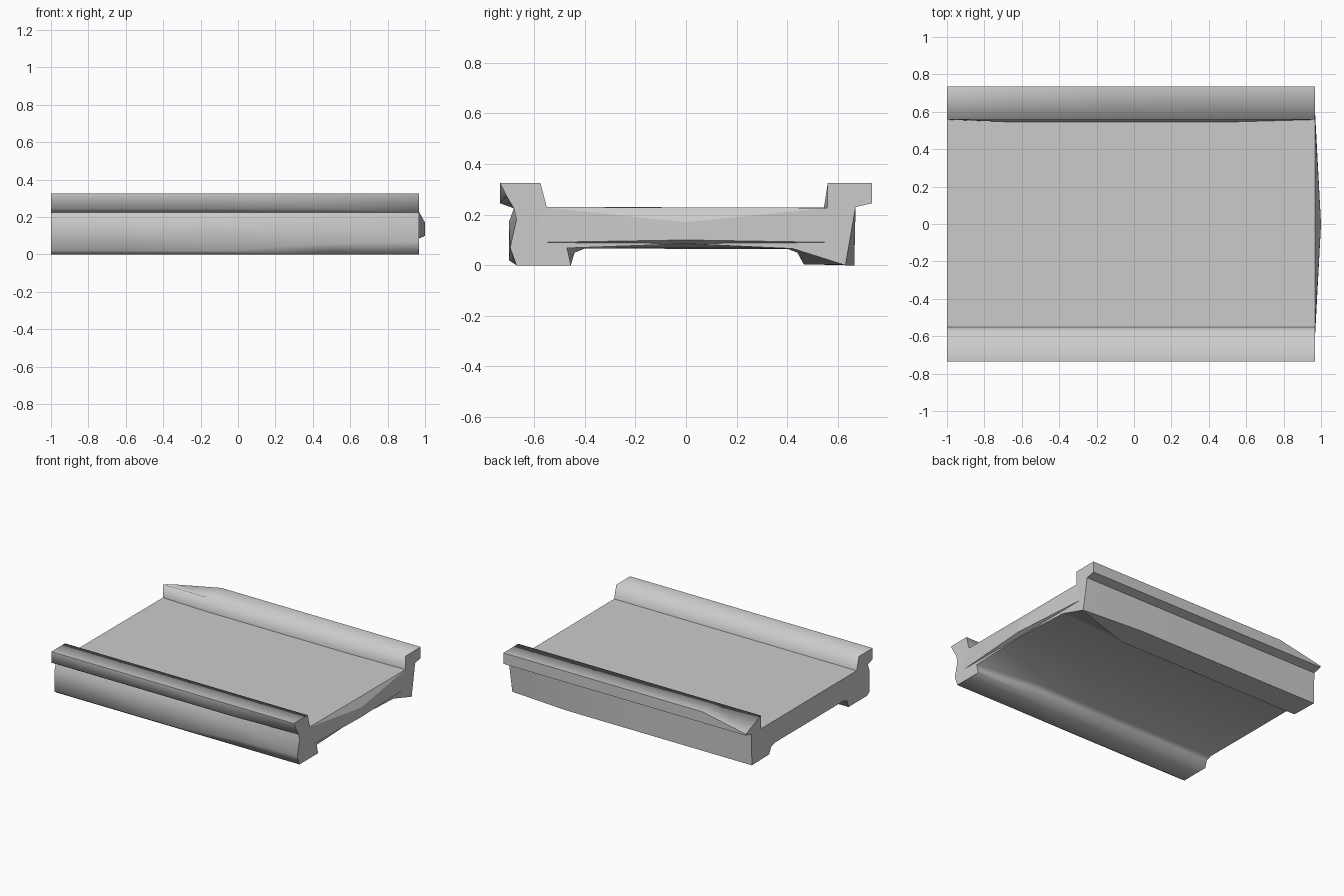
import bpy
import bmesh

cube = bpy.data.objects.get("Cube")
if cube:
    bpy.data.objects.remove(cube, do_unlink=True)

# One plain grey for the whole casting
grey = bpy.data.materials.new("plain_grey")
grey.use_nodes = True
colour = (0.6, 0.6, 0.6, 1)
grey.diffuse_color = colour
grey.node_tree.nodes["Principled BSDF"].inputs["Base Color"].default_value = colour


def finish(name, bm):
    bmesh.ops.recalc_face_normals(bm, faces=bm.faces)
    mesh = bpy.data.meshes.new(name)
    bm.to_mesh(mesh)
    bm.free()
    mesh.materials.append(grey)
    obj = bpy.data.objects.new(name, mesh)
    bpy.context.collection.objects.link(obj)
    return obj


# Cross-section in (y, z): name, position, whether the long edge is sharp
section = [
    ("front_foot_outer", -.67, 0, False),
    ("front_foot_inner", -.455, 0, False),
    ("front_fillet_low", -.44, .05, False),
    ("front_fillet_top", -.40, .066, False),
    ("underside", 0, .065, False),
    ("back_fillet_top", .40, .065, False),
    ("back_fillet_low", .44, .05, False),
    ("back_foot_inner", .465, .004, True),
    ("back_foot_outer", .665, 0, True),
    ("back_neck", .67, .23, True),
    ("back_rail_low", .735, .245, True),
    ("back_rail_outer", .735, .325, True),
    ("back_rail_inner", .56, .325, False),
    ("back_rail_base", .545, .228, True),
    ("front_rail_base", -.55, .23, True),
    ("front_rail_inner", -.575, .325, False),
    ("front_rail_outer", -.735, .325, True),
    ("front_rail_low", -.735, .245, False),
    ("front_neck", -.68, .225, True),
    ("front_web_high", -.70, .17, False),
    ("front_web_low", -.70, .02, False),
]

# How the section changes at each end
minus_end = {"back_rail_outer": (.735, .255), "back_rail_base": (.558, .228)}
plus_end = {
    "front_fillet_low": (-.46, .025), "front_fillet_top": (-.47, .068),
    "underside": (0, .085), "back_fillet_top": (.42, .066),
    "back_fillet_low": (.44, .06), "back_foot_inner": (.62, .003),
    "back_foot_outer": (.63, 0), "front_rail_low": (-.71, .275),
    "front_web_high": (-.67, .18), "front_web_low": (-.695, .07),
    "back_rail_base": (.558, .226),
}
rounded = {"front_web_low": (-.695, .06), "underside": (0, .07)}
stations = [(-1, minus_end), (-.65, {}), (-.1, {}), (.5, rounded), (.968, plus_end)]

# Channel body: sections lofted along x
bm = bmesh.new()
rings = []
for x, change in stations:
    rings.append([bm.verts.new((x, *change.get(n, (y, z)))) for n, y, z, _ in section])
count = len(section)
for a, b in zip(rings, rings[1:]):
    for i in range(count):
        j = (i + 1) % count
        bm.faces.new((a[i], a[j], b[j], b[i])).smooth = True
    for i, (_, _, _, sharp) in enumerate(section):
        if sharp:
            bm.edges.get((a[i], b[i])).smooth = False
for ring in (rings[0], rings[-1]):
    cap = bm.faces.new(ring)
    for e in cap.edges:
        e.smooth = False
finish("channel_body", bm)

# Shallow swelling in the middle of one end of the slab
bm = bmesh.new()
x = .968
rim = [bm.verts.new(p) for p in
       ((x, -.6, .09), (x, 0, .086), (x, .6, .09), (x, .56, .227), (x, 0, .228), (x, -.56, .229))]
low = bm.verts.new((1, 0, .10))
high = bm.verts.new((1, 0, .17))
for corners in ((rim[0], rim[1], low), (rim[1], rim[2], low), (rim[2], rim[3], high, low),
                (rim[3], rim[4], high), (rim[4], rim[5], high), (rim[5], rim[0], low, high)):
    bm.faces.new(corners)
finish("end_swelling", bm)
